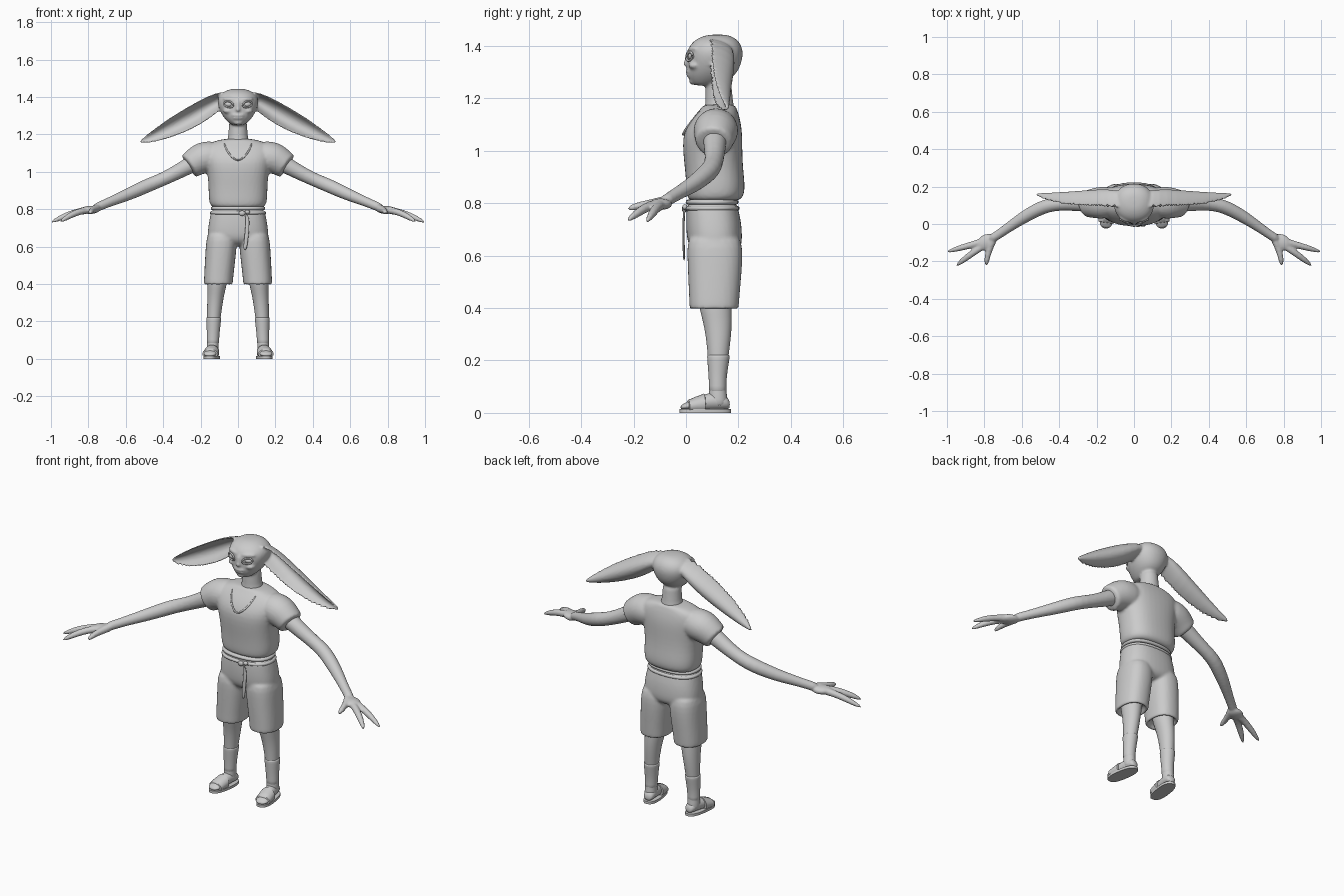
import bpy, bmesh
from math import sin, cos, pi, radians, copysign
from mathutils import Vector, Matrix


def loft(bm, rings):
    vs = [[bm.verts.new(p) for p in r] for r in rings]
    n = len(vs[0])
    for a, b in zip(vs, vs[1:]):
        for i in range(n):
            bm.faces.new((a[i], a[(i + 1) % n], b[(i + 1) % n], b[i]))
    bm.faces.new(vs[0])
    bm.faces.new(vs[-1])


def oval(z, cx, hw, y0, y1, p=2.0, n=20):
    """Horizontal superellipse ring spanning y0..y1."""
    pts = []
    for i in range(n):
        c, s = cos(2 * pi * i / n), sin(2 * pi * i / n)
        pts.append(Vector((cx + hw * copysign(abs(c) ** (2 / p), c),
                           (y0 + y1) / 2 + (y1 - y0) / 2 * copysign(abs(s) ** (2 / p), s), z)))
    return pts


def ring(c, u, v, n=14):
    return [c + u * cos(2 * pi * i / n) + v * sin(2 * pi * i / n) for i in range(n)]


def tube(bm, pts, s=1, flat=1.0):
    """Tube through (x, y, z, radius) points, mirrored in x by s."""
    P = [Vector((p[0] * s, p[1], p[2])) for p in pts]
    rings = []
    for i, p in enumerate(P):
        d = (P[min(i + 1, len(P) - 1)] - P[max(i - 1, 0)]).normalized()
        up = Vector((0, 1, 0)) if abs(d.z) > 0.9 else Vector((0, 0, 1))
        u = d.cross(up).normalized()
        rings.append(ring(p, u * pts[i][3], u.cross(d) * pts[i][3] * flat))
    loft(bm, rings)


def ball(bm, c, scale, rz=0.0):
    m = Matrix.Translation(c) @ Matrix.Rotation(rz, 4, 'Z') @ Matrix.Diagonal((*scale, 1))
    bmesh.ops.create_uvsphere(bm, u_segments=20, v_segments=12, radius=1, matrix=m)


def finish(name, bm, sub=0, voxel=0, smooth=3):
    bmesh.ops.recalc_face_normals(bm, faces=bm.faces[:])
    me = bpy.data.meshes.new(name)
    bm.to_mesh(me)
    bm.free()
    me.polygons.foreach_set("use_smooth", [True] * len(me.polygons))
    if not sub:
        me.set_sharp_from_angle(angle=radians(50))
    ob = bpy.data.objects.new(name, me)
    bpy.context.collection.objects.link(ob)
    if sub:
        m = ob.modifiers.new("Subdivide", 'SUBSURF')
        m.levels = m.render_levels = sub
    if voxel:
        m = ob.modifiers.new("Fuse", 'REMESH')
        m.mode, m.voxel_size, m.use_smooth_shade = 'VOXEL', voxel, True
        m = ob.modifiers.new("Soften", 'SMOOTH')
        m.factor, m.iterations = 0.5, smooth
    return ob


# Head, neck, ears, arms and hands fused into one skin
bm = bmesh.new()
loft(bm, [oval(z, 0, w, a, b, 2.15) for z, w, a, b in (
    (1.247, .03, .03, .10), (1.262, .05, .016, .15), (1.285, .073, .005, .185),
    (1.31, .09, .003, .203), (1.34, .104, .003, .214), (1.37, .111, .003, .219),
    (1.395, .108, .009, .215), (1.417, .093, .026, .203), (1.434, .066, .054, .182),
    (1.444, .03, .09, .15))])
loft(bm, [oval(z, 0, w, a, b) for z, w, a, b in (
    (1.12, .075, .065, .19), (1.17, .056, .072, .184), (1.21, .05, .075, .176), (1.30, .05, .07, .175))])
ball(bm, (0, .006, 1.332), (.014, .016, .013))                   # nose tip
tube(bm, [(0, .012, 1.385, .012), (0, .006, 1.355, .011), (0, .003, 1.335, .012)])
ball(bm, (0, .012, 1.302), (.036, .014, .008))                   # lips
ball(bm, (0, .014, 1.288), (.03, .014, .008))
ball(bm, (0, .028, 1.263), (.026, .016, .012))                   # chin
for s in (1, -1):
    tube(bm, [(.012, .012, 1.382, .008), (.05, .018, 1.392, .01), (.085, .045, 1.388, .008)], s)  # brow
    ball(bm, (s * .055, .03, 1.325), (.026, .02, .014), s * .4)   # cheek
    # ear: upper x, z, lower x, z, front y, back y
    ear = []
    for ux, uz, lx, lz, yf, yb in (
            (.05, 1.425, .06, 1.35, .09, .17), (.095, 1.433, .10, 1.325, .07, .185),
            (.176, 1.402, .166, 1.270, .08, .19), (.283, 1.342, .25, 1.222, .083, .182),
            (.39, 1.275, .355, 1.180, .095, .173), (.47, 1.214, .455, 1.154, .118, .168),
            (.515, 1.178, .51, 1.152, .143, .166), (.526, 1.164, .522, 1.154, .15, .163)):
        U, L, pts = Vector((ux * s, 0, uz)), Vector((lx * s, 0, lz)), []
        mid, half, k = (U + L) / 2, (U - L) / 2, 9
        thick = min(.024, (yb - yf) * .6)
        for i in range(k):
            t = pi * i / (k - 1)
            pts.append(mid + half * cos(t) + Vector((0, yf + (yb - yf) * sin(t), 0)))
        for i in range(1, k - 1):
            t = pi * (1 - i / (k - 1))
            pts.append(mid + half * .84 * cos(t) + Vector((0, yf + (yb - yf - thick) * sin(t), 0)))
        ear.append(pts)
    loft(bm, ear)
    # arm
    tube(bm, [(.19, .112, 1.065, .05), (.25, .11, 1.04, .047), (.32, .11, 1.0, .041),
              (.40, .108, .96, .036), (.47, .098, .932, .038), (.53, .07, .905, .037),
              (.60, .03, .873, .033), (.67, -.018, .845, .027), (.73, -.06, .82, .024),
              (.77, -.085, .803, .026)], s)
    # palm, thumb and two fingers
    ball(bm, (s * .79, -.097, .796), (.055, .042, .022), s * -.55)
    tube(bm, [(.745, -.07, .812, .022), (.768, -.115, .798, .021), (.78, -.16, .794, .016),
              (.788, -.195, .786, .015), (.79, -.224, .778, .007)], s)
    tube(bm, [(.79, -.105, .797, .022), (.84, -.14, .79, .018), (.885, -.172, .772, .018),
              (.925, -.202, .75, .014), (.95, -.225, .732, .006)], s)
    tube(bm, [(.79, -.09, .797, .024), (.85, -.106, .788, .018), (.91, -.123, .77, .018),
              (.96, -.137, .748, .014), (1.003, -.15, .728, .006)], s)
finish("skin_upper_body", bm, 1, .0065)

# Eyes and eyelids
eyes, lids = bmesh.new(), bmesh.new()
for s in (1, -1):
    ball(eyes, (s * .05, .026, 1.36), (.023, .018, .015), s * .35)
    tube(lids, [(.05 + .025 * cos(t), .013 + .011 * cos(t), 1.36 + .016 * sin(t) + .004 * cos(t), .0045)
                for t in [2 * pi * i / 20 for i in range(21)]], s)
finish("eyes", eyes)
finish("eyelids", lids)

# Loose shirt with short sleeves
bm = bmesh.new()
loft(bm, [oval(z, 0, w, a, b, 2.5) for z, w, a, b in (
    (.805, .132, .014, .195), (.818, .148, .006, .215), (.84, .156, .001, .225), (.88, .159, -.001, .225),
    (.93, .159, -.005, .219), (.99, .165, -.012, .216), (1.05, .178, -.014, .216),
    (1.09, .185, .001, .213), (1.125, .185, .024, .206), (1.15, .165, .046, .198),
    (1.165, .12, .06, .192), (1.178, .07, .066, .188))])
for s in (1, -1):
    tube(bm, [(.10, .116, 1.08, .082), (.15, .115, 1.08, .087), (.19, .113, 1.075, .088),
              (.225, .11, 1.055, .08), (.252, .107, 1.036, .073), (.264, .105, 1.028, .071),
              (.264, .105, 1.028, .058), (.245, .107, 1.04, .055)], s)
finish("shirt", bm, 1, .008)
bm = bmesh.new()
tube(bm, [(-.075, .058, 1.155, .005), (-.06, .02, 1.11, .005), (-.03, -.006, 1.075, .005), (0, -.013, 1.055, .005),
          (.03, -.006, 1.075, .005), (.06, .02, 1.11, .005), (.075, .058, 1.155, .005)])
finish("neckline_trim", bm, 1)

# Baggy knee-length shorts with open hems
bm = bmesh.new()
loft(bm, [oval(z, 0, w, a, b, 2.5) for z, w, a, b in (
    (.81, .14, .004, .194), (.78, .147, .001, .199), (.74, .155, -.001, .21), (.69, .163, 0, .215),
    (.64, .165, .006, .215), (.615, .15, .03, .20), (.60, .10, .06, .17))])
for s in (1, -1):
    loft(bm, [oval(z, s * c, w, a, b, 2.4) for z, c, w, a, b in (
        (.69, .085, .075, .01, .205), (.63, .088, .083, .003, .217), (.57, .092, .083, .005, .216),
        (.50, .098, .081, .008, .21), (.44, .103, .079, .011, .205), (.405, .105, .078, .012, .202),
        (.394, .105, .076, .014, .2), (.394, .105, .062, .028, .186), (.43, .105, .058, .03, .184))])
finish("shorts", bm, 1, .008)

# Waist wrap: two stacked bands, knot and hanging tail
bm = bmesh.new()
for z0, z1, g in ((.768, .792, .004), (.792, .816, 0)):
    loft(bm, [oval(z, 0, .146 + g + e, -.001 - g - e, .20 + g + e, 2.4)
              for z, e in ((z0, -.008), (z0 + .005, .002), (z1 - .005, .002), (z1, -.008))])
finish("waist_wrap", bm, 1)
bm = bmesh.new()
ball(bm, (.022, -.006, .778), (.018, .01, .014))
ball(bm, (.05, -.004, .785), (.014, .01, .011))
tube(bm, [(.03, -.006, .78, .01), (.052, -.008, .765, .011), (.05, -.01, .70, .011),
          (.043, -.009, .63, .011), (.036, -.007, .578, .01)], flat=.4)
finish("waist_tie", bm, 1)

# Legs, ankle wraps and sandals
for s, side in ((1, "left"), (-1, "right")):
    bm = bmesh.new()
    loft(bm, [oval(z, s * c, w, a, b) for z, c, w, a, b in (
        (.46, .107, .058, .04, .175), (.40, .112, .053, .05, .175), (.35, .118, .046, .064, .176),
        (.30, .123, .042, .074, .173), (.24, .128, .038, .081, .166), (.16, .132, .032, .087, .155),
        (.09, .134, .030, .09, .152), (.05, .135, .033, .085, .16), (.02, .135, .03, .09, .158))])
    finish(side + "_leg", bm, 1)
    bm = bmesh.new()
    loft(bm, [oval(z, s * c, w, a, b) for z, c, w, a, b in (
        (.222, .129, .034, .086, .16), (.220, .129, .041, .08, .168), (.21, .13, .0405, .08, .167),
        (.15, .132, .035, .085, .157), (.10, .134, .033, .088, .153), (.07, .135, .034, .085, .158))])
    finish(side + "_ankle_wrap", bm, 1)

    foot, sole, strap = bmesh.new(), bmesh.new(), bmesh.new()
    x = s * .135
    loft(foot, [ring(Vector((x, y, z)), Vector((w, 0, 0)), Vector((0, 0, h))) for y, z, w, h in (
        (.168, .03, .016, .014), (.155, .04, .03, .027), (.12, .045, .032, .034), (.08, .042, .033, .034),
        (.04, .034, .036, .026), (.01, .028, .037, .018), (-.01, .024, .032, .012), (-.022, .021, .018, .006))])
    loft(sole, [oval(z, x, .041, -.026, .172, 2.5, 32) for z in (0, .014)])
    loft(strap, [ring(Vector((x, y, z)), Vector((w, 0, 0)), Vector((0, 0, h)), 20) for y, z, w, h in (
        (.07, .034, .036, .034), (.068, .034, .041, .04), (.035, .029, .042, .032),
        (.008, .025, .042, .025), (.006, .025, .038, .019))])
    # keep the strap above the sole
    bmesh.ops.bisect_plane(strap, geom=strap.verts[:] + strap.edges[:] + strap.faces[:],
                           plane_co=(0, 0, .008), plane_no=(0, 0, -1), clear_outer=True)
    pivot = Vector((x, .11, 0))
    turn = Matrix.Translation(pivot) @ Matrix.Rotation(s * radians(8), 4, 'Z') @ Matrix.Translation(-pivot)
    for name, b, sub in (("foot", foot, 1), ("sandal_sole", sole, 0), ("sandal_strap", strap, 0)):
        finish(f"{side}_{name}", b, sub).matrix_world = turn
